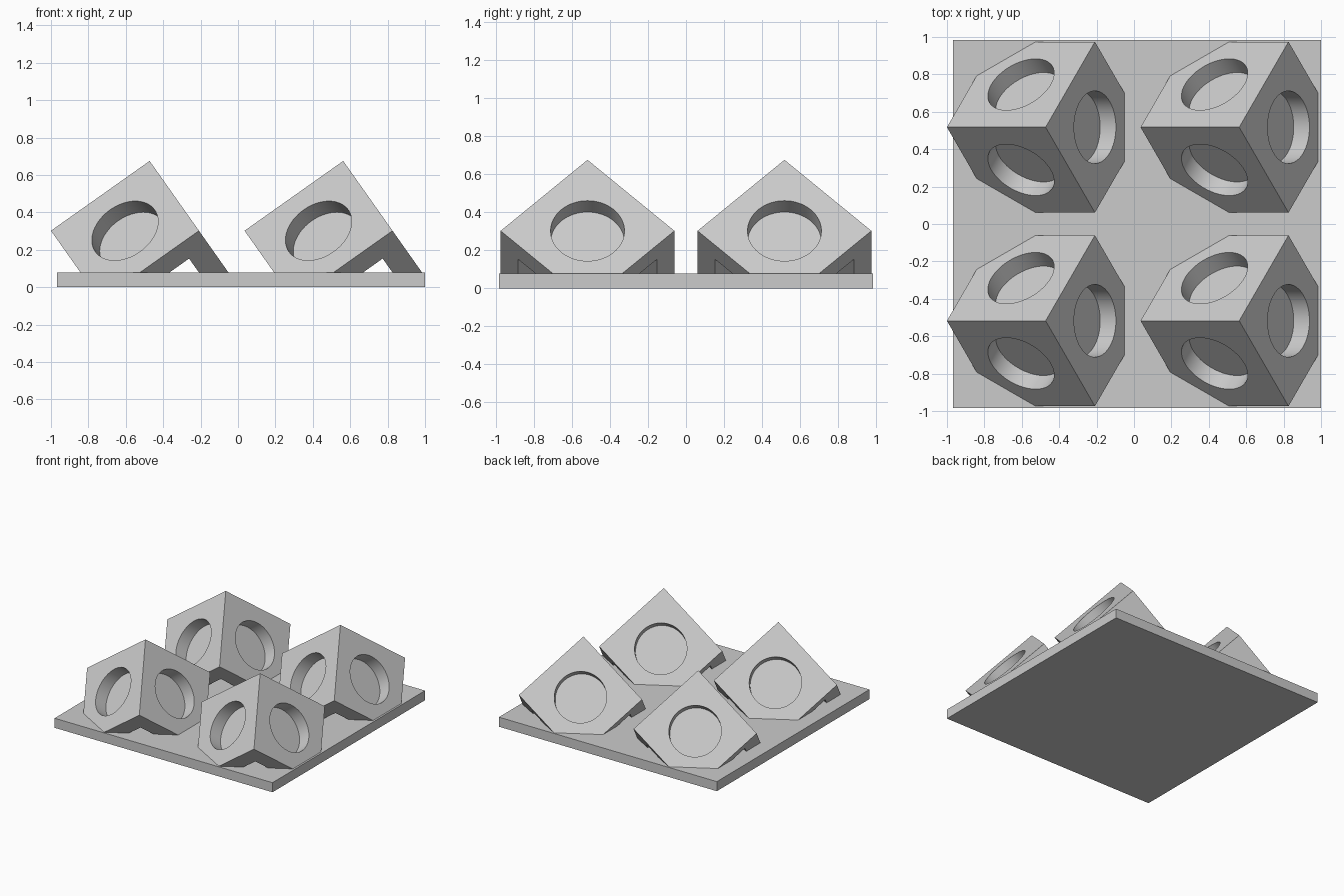
import bpy, bmesh, math
from mathutils import Matrix, Vector

old = bpy.data.objects.get("Cube")
if old:
    bpy.data.objects.remove(old, do_unlink=True)

SIDE, WALL, RADIUS, DEPTH = 0.646, 0.129, 0.194, 0.103   # corner block
PLATE, THICK, APEX_Z = 1.967, 0.078, 0.675
PITCH = 1.035

grey = bpy.data.materials.new("light grey")
grey.use_nodes = True
grey.diffuse_color = (0.6, 0.6, 0.6, 1)
grey.node_tree.nodes["Principled BSDF"].inputs["Base Color"].default_value = (0.6, 0.6, 0.6, 1)


def box(name, low, high):
    low, high = Vector(low), Vector(high)
    bm = bmesh.new()
    bmesh.ops.create_cube(bm, size=1)
    bmesh.ops.scale(bm, vec=high - low, verts=bm.verts)
    bmesh.ops.translate(bm, vec=(low + high) / 2, verts=bm.verts)
    mesh = bpy.data.meshes.new(name)
    bm.to_mesh(mesh)
    bm.free()
    mesh.materials.append(grey)
    obj = bpy.data.objects.new(name, mesh)
    bpy.context.collection.objects.link(obj)
    return obj


def cut(target, cutter):
    cutter.hide_render = True
    mod = target.modifiers.new("cut", "BOOLEAN")
    mod.operation = "DIFFERENCE"
    mod.solver = "EXACT"
    mod.object = cutter
    bpy.context.view_layer.objects.active = target
    bpy.ops.object.modifier_apply(modifier=mod.name)
    bpy.data.objects.remove(cutter, do_unlink=True)


# Base plate, flush with the blocks at the right
base_x = 1 - PLATE / 2
half = PLATE / 2
box("base_plate", (base_x - half, -half, 0), (base_x + half, half, THICK))

# Hollow corner block, made square with its apex at the origin
block = box("corner_block_1", (0, 0, 0), (SIDE,) * 3)
cut(block, box("hollow_cutter", (WALL,) * 3, (SIDE + 0.1,) * 3))

# Round blind pocket in each of the three outer faces
for axis in range(3):
    direction = Vector((0, 0, 0))
    direction[axis] = 1
    centre = Vector((SIDE / 2,) * 3)
    centre[axis] = 0
    bpy.ops.mesh.primitive_cylinder_add(
        vertices=64, radius=RADIUS, depth=2 * DEPTH, location=centre,
        rotation=direction.to_track_quat("Z", "Y").to_euler())
    pocket = bpy.context.object
    pocket.data.materials.append(grey)
    cut(block, pocket)

# Stand the block on its far corner, apex up, and trim it at the plate
flat, drop = math.sqrt(2 / 3), math.sqrt(1 / 3)
edges = [Vector((flat * math.cos(a), flat * math.sin(a), -drop))
         for a in (math.pi, math.pi / 3, -math.pi / 3)]
block.data.transform(Matrix(edges).transposed().to_4x4())
bm = bmesh.new()
bm.from_mesh(block.data)
bmesh.ops.bisect_plane(bm, geom=bm.verts[:] + bm.edges[:] + bm.faces[:],
                       plane_co=(0, 0, THICK - APEX_Z), plane_no=(0, 0, 1),
                       clear_inner=True)
bm.to_mesh(block.data)
bm.free()

bpy.ops.object.select_all(action="DESELECT")
block.select_set(True)
bpy.context.view_layer.objects.active = block
bpy.ops.object.shade_smooth_by_angle(angle=math.radians(30))

# Two by two array of blocks
first_x = -1 + SIDE * flat
spots = [(first_x + i * PITCH, (j - 0.5) * PITCH, APEX_Z) for i in range(2) for j in range(2)]
block.location = spots[0]
for number, spot in enumerate(spots[1:], 2):
    twin = block.copy()
    twin.name = f"corner_block_{number}"
    twin.location = spot
    bpy.context.collection.objects.link(twin)
